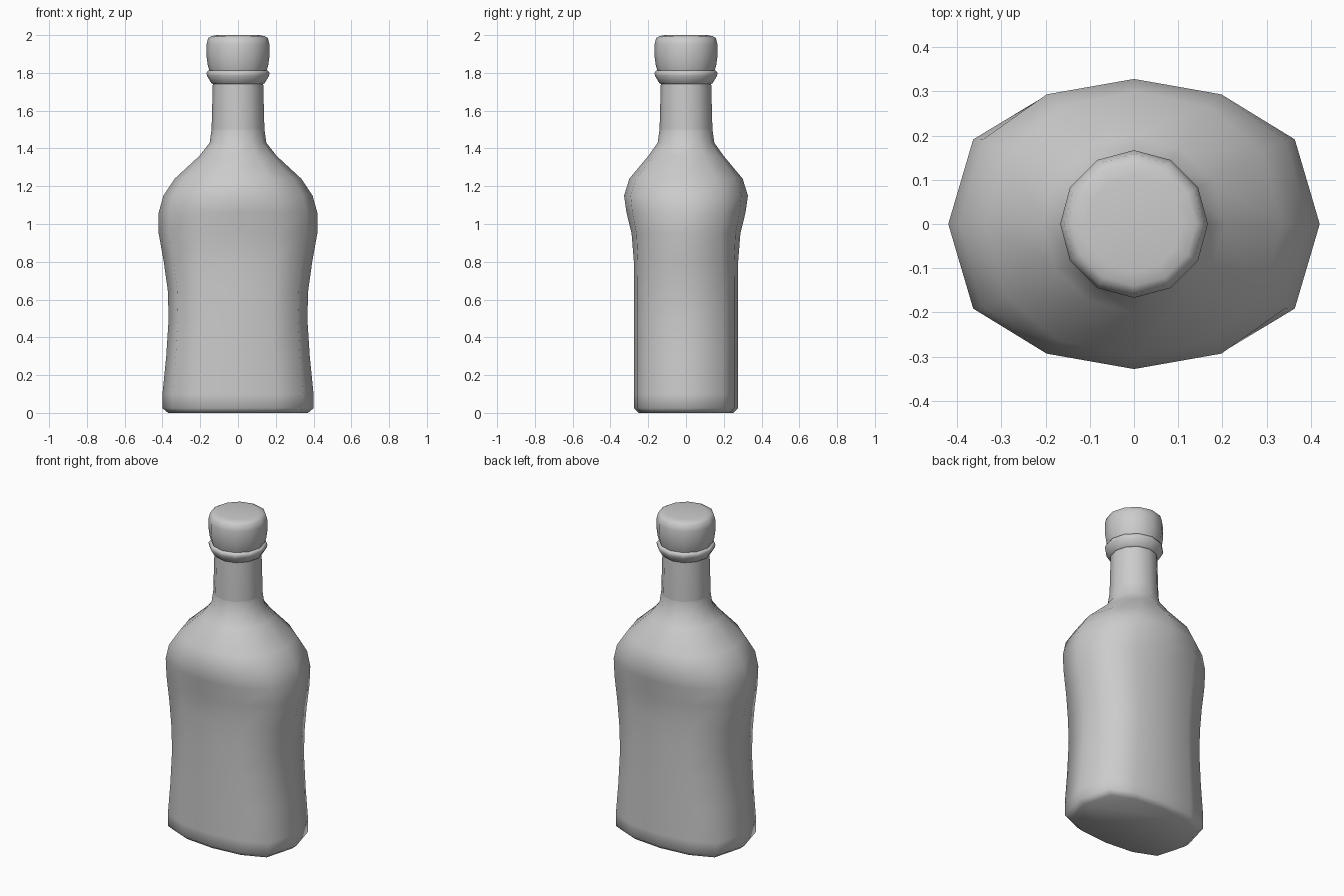
import bpy, bmesh, math

if "Cube" in bpy.data.objects:
    bpy.data.objects.remove(bpy.data.objects["Cube"])

SIDES = 12


def power(v, p):
    return math.copysign(abs(v) ** p, v)


def loft(name, rings, angle=60):
    """Stack 12-sided rings (z, x radius, y radius, squareness) with closed ends."""
    bm = bmesh.new()
    loops = []
    for z, rx, ry, sq in rings:
        loop = []
        for i in range(SIDES):
            a = 2 * math.pi * i / SIDES
            c, s = round(math.cos(a), 6), round(math.sin(a), 6)
            # squareness pulls the side points outwards in y only
            loop.append(bm.verts.new((rx * c, ry * power(s, sq), z)))
        loops.append(loop)
    for a, b in zip(loops, loops[1:]):
        for i in range(SIDES):
            j = (i + 1) % SIDES
            bm.faces.new((a[i], a[j], b[j], b[i]))
    bm.faces.new(loops[0][::-1])
    bm.faces.new(loops[-1])
    mesh = bpy.data.meshes.new(name)
    bm.to_mesh(mesh)
    bm.free()
    obj = bpy.data.objects.new(name, mesh)
    bpy.context.collection.objects.link(obj)
    bpy.ops.object.select_all(action='DESELECT')
    obj.select_set(True)
    bpy.context.view_layer.objects.active = obj
    bpy.ops.object.shade_smooth_by_angle(angle=math.radians(angle))
    return obj


def turned(name, profile):
    return loft(name, [(z, r, r, 1) for z, r in profile])


# Flask body: waisted in x, flat-sided below a bulging shoulder
loft("bottle_body", [
    (0.0, 0.37, 0.25, 0.5), (0.025, 0.40, 0.275, 0.5), (0.10, 0.40, 0.275, 0.5),
    (0.30, 0.38, 0.275, 0.5), (0.50, 0.367, 0.275, 0.5), (0.65, 0.372, 0.275, 0.5),
    (0.80, 0.393, 0.276, 0.55), (0.95, 0.42, 0.288, 0.65), (1.06, 0.42, 0.315, 0.72),
    (1.15, 0.395, 0.328, 0.78), (1.24, 0.335, 0.30, 0.88), (1.36, 0.205, 0.20, 1),
    (1.43, 0.15, 0.15, 1), (1.50, 0.14, 0.14, 1)])

# Neck
turned("neck", [(1.49, 0.14), (1.50, 0.14), (1.76, 0.133)])

# Lip ring under the stopper
turned("lip_ring", [(1.74, 0.132), (1.747, 0.142), (1.785, 0.165),
                    (1.80, 0.166), (1.812, 0.158)])

# Rounded stopper
turned("stopper", [(1.81, 0.150), (1.84, 0.160), (1.89, 0.167), (1.95, 0.167),
                   (1.985, 0.158), (1.995, 0.14), (2.0, 0.11)])
